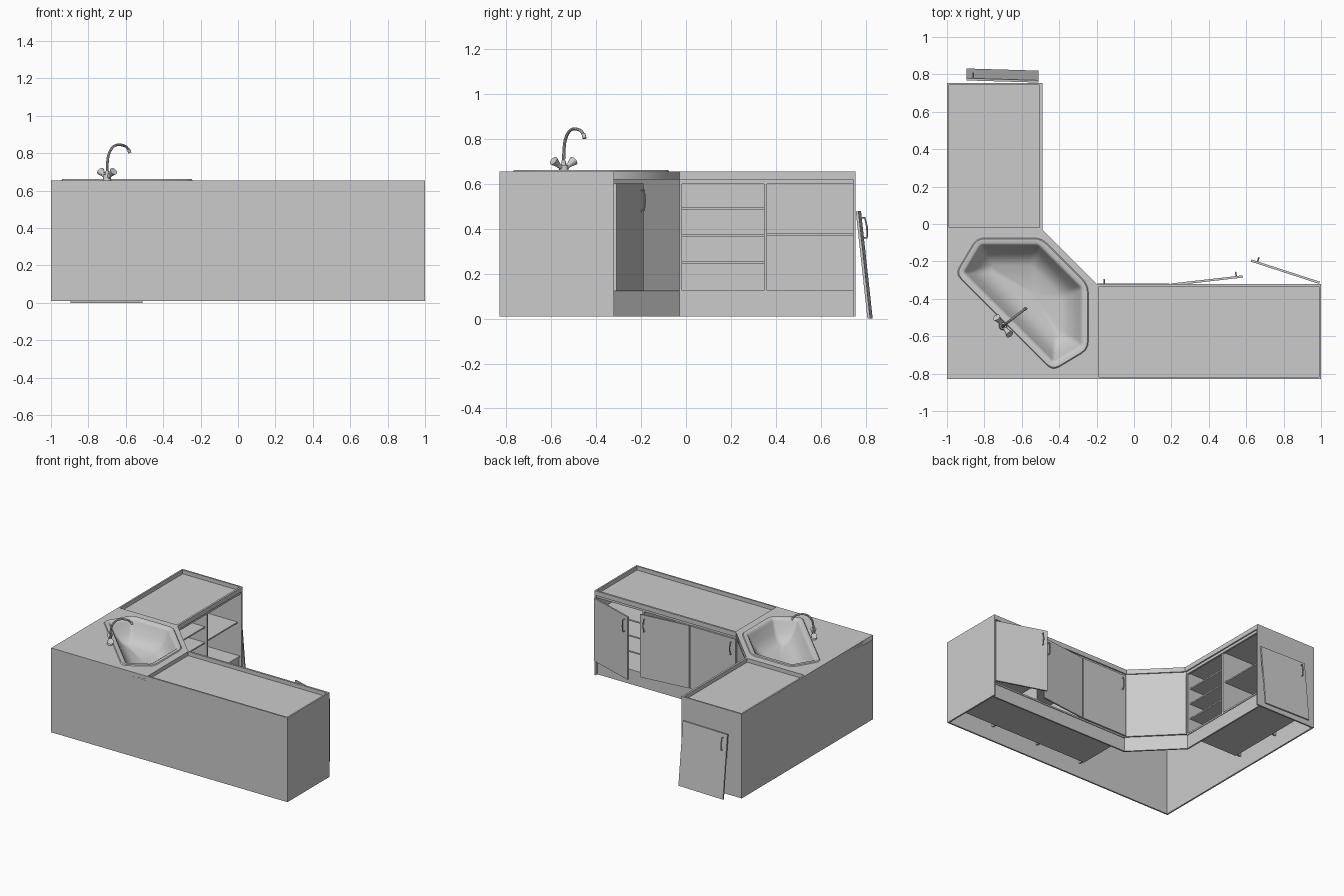
import bpy, bmesh, math
from mathutils import Matrix, Vector

if "Cube" in bpy.data.objects:
    bpy.data.objects.remove(bpy.data.objects["Cube"])

BOT, TOP = 0.01, 0.655


def finish(name, bm, smooth=False):
    bmesh.ops.recalc_face_normals(bm, faces=bm.faces)
    me = bpy.data.meshes.new(name)
    bm.to_mesh(me)
    bm.free()
    ob = bpy.data.objects.new(name, me)
    bpy.context.collection.objects.link(ob)
    if smooth:
        activate(ob)
        bpy.ops.object.shade_smooth_by_angle(angle=math.radians(40))
    return ob


def activate(ob):
    bpy.ops.object.select_all(action='DESELECT')
    ob.select_set(True)
    bpy.context.view_layer.objects.active = ob


def box(name, x0, x1, y0, y1, z0, z1, mat=Matrix()):
    bm = bmesh.new()
    m = Matrix.Translation(((x0 + x1) / 2, (y0 + y1) / 2, (z0 + z1) / 2))
    bmesh.ops.create_cube(bm, size=1, matrix=mat @ m @ Matrix.Diagonal((x1 - x0, y1 - y0, z1 - z0, 1)))
    return finish(name, bm)


def prism(name, pts, z0, z1):
    bm = bmesh.new()
    f = bm.faces.new([bm.verts.new((x, y, z0)) for x, y in pts])
    r = bmesh.ops.extrude_face_region(bm, geom=[f])
    bmesh.ops.translate(bm, verts=[v for v in r['geom'] if isinstance(v, bmesh.types.BMVert)], vec=(0, 0, z1 - z0))
    return finish(name, bm)


def tube(name, pts, radius, mat=Matrix(), nurbs=True):
    cu = bpy.data.curves.new(name, 'CURVE')
    cu.dimensions = '3D'
    cu.bevel_depth, cu.bevel_resolution, cu.use_fill_caps = radius, 2, True
    sp = cu.splines.new('NURBS' if nurbs else 'POLY')
    sp.points.add(len(pts) - 1)
    for p, co in zip(sp.points, pts):
        p.co = (*(mat @ Vector(co)), 1)
    if nurbs:
        sp.order_u, sp.use_endpoint_u, sp.resolution_u = 3, True, 5
    ob = bpy.data.objects.new(name, cu)
    bpy.context.collection.objects.link(ob)
    activate(ob)
    bpy.ops.object.convert(target='MESH')
    bpy.ops.object.shade_smooth_by_angle(angle=math.radians(40))


def cone(name, r1, r2, depth, mat):
    bm = bmesh.new()
    bmesh.ops.create_cone(bm, cap_ends=True, segments=20, radius1=r1, radius2=r2, depth=depth,
                          matrix=mat @ Matrix.Translation((0, 0, depth / 2)))
    return finish(name, bm, True)


# Cabinet leg: u runs along the wall away from the corner, v out from the wall
def leg(name, length, swap, dividers, shelves):
    def part(label, u0, u1, v0, v1, z0, z1):
        if swap:
            box(f"{name}_{label}", -1 + v0, -1 + v1, -0.03 + u0, -0.03 + u1, z0, z1)
        else:
            box(f"{name}_{label}", -0.2 + u0, -0.2 + u1, -0.83 + v0, -0.83 + v1, z0, z1)
    t = 0.012
    part("end_panel", length - t, length, 0, 0.51, BOT, TOP)
    part("wall_panel", 0, length, 0, t, BOT, TOP)
    part("worktop", 0, length, t, 0.5, 0.61, 0.625)
    part("front_rim", 0, length, 0.495, 0.51, 0.62, TOP)
    part("corner_rim", 0, 0.012, t, 0.5, 0.62, TOP)
    part("front_rail", 0, length, 0.485, 0.5, 0.6, 0.62)
    part("kick_board", 0, length, 0.478, 0.49, BOT, 0.12)
    part("floor", 0, length, 0.05, 0.495, 0.113, 0.125)
    edges = [0] + dividers + [length - t]
    for i, u in enumerate(edges[:-1]):
        part(f"divider_{i}", u, u + t, t, 0.495, 0.12, 0.61)
        for j, z in enumerate(shelves[i]):
            part(f"shelf_{i}_{j}", u + t, edges[i + 1], t, 0.475, z - 0.005, z + 0.005)


leg("right_cabinet", 1.2, False, [0.394, 0.79], [[0.375], [0.375], [0.25, 0.37, 0.49]])
leg("left_cabinet", 0.785, True, [0.378], [[0.25, 0.37, 0.49], [0.375]])


# Doors with bowed handles: local x from hinge to free edge, out = outward side
def door(name, loc, yaw, out, tilt=0, w=0.385, h=0.48):
    m = Matrix.Translation(loc) @ Matrix.Rotation(math.radians(yaw), 4, 'Z') @ Matrix.Rotation(math.radians(tilt), 4, 'X')
    y0, y1 = sorted((0, 0.012 * out))
    box(name, 0, w, y0, y1, 0, h, m)
    x, s = w - 0.035, 0.012 * out
    tube(name + "_handle", [(x, s, 0.36), (x, s + 0.015 * out, 0.36), (x, s + 0.02 * out, 0.405),
                            (x, s + 0.015 * out, 0.45), (x, s, 0.45)], 0.004, m, False)


door("open_door", (0.99, -0.32, 0.122), 162, -1)
door("ajar_door", (0.2, -0.33, 0.122), 6.5, 1)
door("closed_door", (0.19, -0.33, 0.122), 180, -1)
door("leaning_door", (-0.51, 0.808, 0.0), 178.3, -1, -6.2)

# Corner unit
box("corner_wall_front", -1, -0.2, -0.83, -0.818, BOT, TOP)
box("corner_wall_side", -1, -0.988, -0.83, -0.03, BOT, TOP)
for label, d, z0, z1 in (("panel", 0.008, 0.122, 0.6), ("rail", 0.012, 0.6, 0.62), ("kick_board", 0.02, BOT, 0.12)):
    prism("corner_" + label, [(-0.2, -0.32 - d), (-0.49 - d, -0.03), (-0.49 - d - 0.017, -0.03), (-0.2, -0.337 - d)], z0, z1)

# Sink outline, symmetric about the corner diagonal
half = [(-0.51, -0.11), (-0.82, -0.11), (-0.91, -0.26)]
HEX = half + [(y - 0.17, x + 0.17) for x, y in reversed(half)]


def outline(d, r=0.03, n=4):
    P = [Vector(p) for p in HEX]
    off = []
    for i, p in enumerate(P):
        a, b = (p - P[i - 1]).normalized(), (P[(i + 1) % 6] - p).normalized()
        na, nb = Vector((a.y, -a.x)), Vector((b.y, -b.x))
        off.append(p + (na + nb) * d / (1 + na.dot(nb)))
    res = []
    for i, p in enumerate(off):
        a = p + (off[i - 1] - p).normalized() * r
        b = p + (off[(i + 1) % 6] - p).normalized() * r
        for k in range(n):
            t = k / (n - 1)
            res.append(a * (1 - t) ** 2 + p * 2 * t * (1 - t) + b * t * t)
    return res


# Corner worktop with the sink opening
cu = bpy.data.curves.new("corner_worktop", 'CURVE')
cu.dimensions, cu.fill_mode, cu.extrude = '2D', 'BOTH', 0.0175
corner = [(-1, -0.83), (-0.2, -0.83), (-0.2, -0.32), (-0.49, -0.03), (-1, -0.03)]
for pts in (corner, [tuple(p) for p in outline(0.005)]):
    sp = cu.splines.new('POLY')
    sp.points.add(len(pts) - 1)
    sp.use_cyclic_u = True
    for p, co in zip(sp.points, pts):
        p.co = (co[0], co[1], 0, 1)
ob = bpy.data.objects.new("corner_worktop", cu)
bpy.context.collection.objects.link(ob)
ob.location.z = TOP - 0.0175
activate(ob)
bpy.ops.object.convert(target='MESH')

# Sink rim and bowl lofted from inset outlines
bm = bmesh.new()
loops = []
for d, z, r in ((0.036, 0.655, 0.04), (0.031, 0.661, 0.04), (0.008, 0.661, 0.02), (0, 0.656, 0.015), (-0.008, 0.64, 0.015),
                (-0.035, 0.57, 0.02), (-0.07, 0.525, 0.025), (-0.11, 0.5, 0.025)):
    loops.append([bm.verts.new((p.x, p.y, z)) for p in outline(d, r)])
for a, b in zip(loops, loops[1:]):
    for i in range(len(a)):
        j = (i + 1) % len(a)
        bm.faces.new((a[i], a[j], b[j], b[i]))
centre = bm.verts.new((-0.54, -0.37, 0.493))
last = loops[-1]
for i in range(len(last)):
    bm.faces.new((last[i], last[(i + 1) % len(last)], centre))
finish("sink", bm, True)

# Tap: body, two flared knobs and an arched spout
tap = Matrix.Translation((-0.70, -0.545, 0.655)) @ Matrix.Rotation(math.atan2(0.095, 0.123), 4, 'Z')
cone("tap_base", 0.022, 0.018, 0.03, tap)
cone("tap_neck", 0.014, 0.009, 0.05, tap)
for side in (-1, 1):
    k = tap @ Matrix.Translation((0, side * 0.008, 0.014)) @ Matrix.Rotation(-side * math.radians(55), 4, 'X')
    cone(f"tap_knob_stem_{side}", 0.01, 0.012, 0.035, k)
    cone(f"tap_knob_{side}", 0.012, 0.021, 0.03, k @ Matrix.Translation((0, 0, 0.03)))
tube("spout", [(0, 0, 0.03), (0, 0, 0.09), (0.012, 0, 0.15), (0.05, 0, 0.19), (0.105, 0, 0.19),
               (0.14, 0, 0.175), (0.152, 0, 0.15)], 0.007, tap)
cone("spout_nozzle", 0.009, 0.008, 0.02, tap @ Matrix.Translation((0.153, 0, 0.148)) @ Matrix.Rotation(-0.4, 4, 'Y'))
